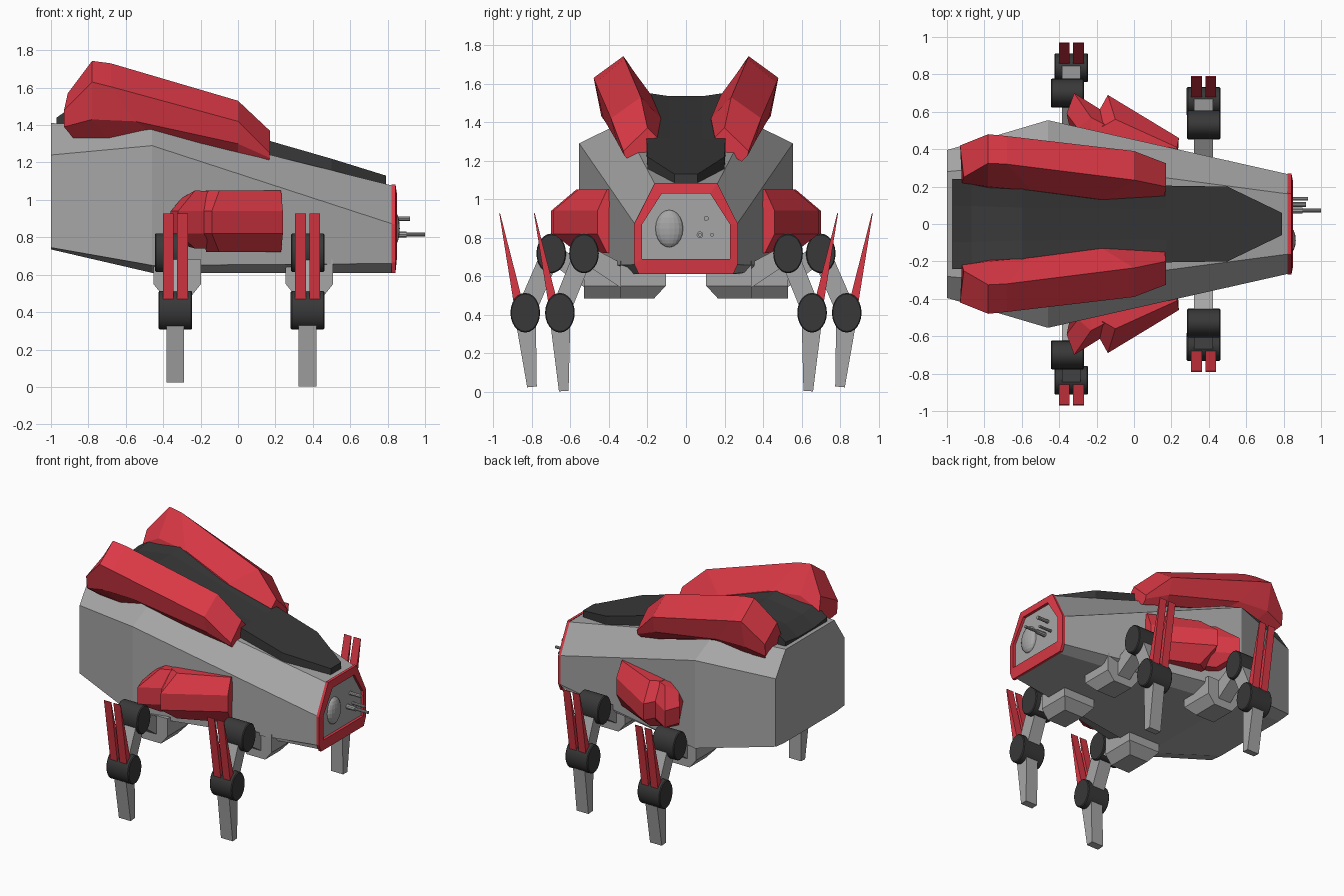
import bpy, bmesh, math
from mathutils import Vector

if "Cube" in bpy.data.objects:
    bpy.data.objects.remove(bpy.data.objects["Cube"])


def material(name, rgb):
    m = bpy.data.materials.new(name)
    m.diffuse_color = (*rgb, 1)
    m.use_nodes = True
    m.node_tree.nodes["Principled BSDF"].inputs["Base Color"].default_value = m.diffuse_color
    return m


GREY = material("hull_grey", (0.38, 0.38, 0.38))
DARK = material("dark_grey", (0.04, 0.04, 0.04))
RED = material("armour_red", (0.70, 0.04, 0.06))


def finish(name, bm, mat, mirror=False, smooth=False):
    bmesh.ops.recalc_face_normals(bm, faces=bm.faces)
    me = bpy.data.meshes.new(name)
    bm.to_mesh(me)
    bm.free()
    me.materials.append(mat)
    ob = bpy.data.objects.new(name, me)
    bpy.context.collection.objects.link(ob)
    if smooth:
        bpy.context.view_layer.objects.active = ob
        ob.select_set(True)
        bpy.ops.object.shade_smooth_by_angle(angle=math.radians(35))
        ob.select_set(False)
    if mirror:
        mod = ob.modifiers.new("mirror", 'MIRROR')
        mod.use_axis = (False, True, False)
    return ob


def loft(name, rings, mat, mirror=False, caps=True, smooth=False):
    """Skin a row of closed rings that share one point count."""
    bm = bmesh.new()
    loops = [[bm.verts.new(p) for p in r] for r in rings]
    n = len(loops[0])
    for a, b in zip(loops, loops[1:]):
        for i in range(n):
            j = (i + 1) % n
            bm.faces.new((a[i], a[j], b[j], b[i]))
    if caps:
        bm.faces.new(loops[0])
        bm.faces.new(loops[-1])
    return finish(name, bm, mat, mirror, smooth)


def both_sides(x, half):
    """Ring at x from the +y half of a profile, listed top to bottom."""
    return [(x, y, z) for y, z in half] + [(x, -y, z) for y, z in reversed(half)]


def strut(name, x, width, a, b, ta, tb, mat):
    """Tapered bar between two (y, z) points."""
    a, b = Vector(a), Vector(b)
    d = (b - a).normalized()
    side = Vector((-d.y, d.x))
    rings = []
    for p, t in ((a, ta), (b, tb)):
        l, r = p + side * t, p - side * t
        rings.append([(x - width / 2, l.x, l.y), (x + width / 2, l.x, l.y),
                      (x + width / 2, r.x, r.y), (x - width / 2, r.x, r.y)])
    return loft(name, rings, mat, True)


def rod(name, x0, x1, y, z, ry, rz, mat, mirror=False, n=24, bevel=0.0):
    """Round bar along x with optional softened rims."""
    ends = [(x0, 1 - bevel), (x0 + 0.1 * bevel, 1), (x1 - 0.1 * bevel, 1), (x1, 1 - bevel)]
    if not bevel:
        ends = [(x0, 1), (x1, 1)]
    rings = [[(x, y + ry * s * math.cos(2 * math.pi * i / n),
               z + rz * s * math.sin(2 * math.pi * i / n)) for i in range(n)]
             for x, s in ends]
    return loft(name, rings, mat, mirror, smooth=True)


# Hull
loft("hull", [
    both_sides(-1.0, [(0.28, 1.41), (0.395, 1.24), (0.395, 0.745), (0.30, 0.735)]),
    both_sides(-0.46, [(0.33, 1.40), (0.555, 1.29), (0.555, 0.65), (0.42, 0.61)]),
    both_sides(0.83, [(0.16, 1.075), (0.265, 0.87), (0.265, 0.66), (0.22, 0.61)]),
], GREY)

# Dark spine plate with a shallow dip along the middle
spine = []
for x, w, top, base in ((-0.97, 0.24, 1.44, 1.38), (-0.87, 0.24, 1.51, 1.38),
                        (-0.60, 0.22, 1.555, 1.36), (0.17, 0.205, 1.315, 1.20),
                        (0.50, 0.20, 1.22, 1.12), (0.79, 0.06, 1.13, 1.07)):
    dip = 0.02 if x < 0 else 0.0
    spine.append(both_sides(x, [(w * 0.4, top - dip), (w, top), (w, base)]))
loft("spine_plate", spine, DARK)

# Red shoulder armour: ridge, outer edge, lower outer edge, keel, inner edges
loft("shoulder_armour", [
    [(-0.91, 0.25, 1.57), (-0.93, 0.42, 1.48), (-0.93, 0.41, 1.39),
     (-0.88, 0.34, 1.33), (-0.91, 0.21, 1.42), (-0.92, 0.22, 1.48)],
    [(-0.78, 0.325, 1.743), (-0.78, 0.48, 1.63), (-0.78, 0.44, 1.43),
     (-0.70, 0.36, 1.33), (-0.78, 0.18, 1.42), (-0.78, 0.20, 1.56)],
    [(-0.68, 0.32, 1.73), (-0.68, 0.47, 1.605), (-0.55, 0.43, 1.42),
     (-0.46, 0.35, 1.36), (-0.50, 0.16, 1.38), (-0.55, 0.18, 1.54)],
    [(0.0, 0.235, 1.53), (0.0, 0.39, 1.42), (0.0, 0.36, 1.30),
     (0.0, 0.32, 1.235), (-0.17, 0.13, 1.35), (-0.17, 0.13, 1.42)],
    [(0.17, 0.20, 1.37), (0.17, 0.325, 1.25), (0.168, 0.32, 1.225),
     (0.165, 0.29, 1.195), (0.165, 0.15, 1.28), (0.165, 0.15, 1.32)],
], RED, True)


# Red side pods: a front block overlapping a rear block
def pod_ring(xout, xin, y, cut, zlo=0.72, zhi=1.05):
    return [(xout, y, 0.82), (xout, y, 0.94), (xin, y - cut, zhi),
            (xin, 0.30, zhi), (xin, 0.30, zlo), (xin, y - cut, zlo)]


loft("side_pod_front", [pod_ring(0.24, 0.23, 0.46, 0.05), pod_ring(-0.14, -0.10, 0.69, 0.13),
                        pod_ring(-0.19, -0.17, 0.60, 0.08)], RED, True)
loft("side_pod_rear", [pod_ring(0.0, 0.0, 0.50, 0.05, 0.74, 1.04),
                       pod_ring(-0.32, -0.23, 0.70, 0.13, 0.74, 1.05),
                       pod_ring(-0.36, -0.30, 0.59, 0.08, 0.76, 1.01)], RED, True)

# Face frame with recessed opening
outer = [(0.163, 1.083), (0.27, 0.87), (0.27, 0.665), (0.245, 0.61)]
inner = [(0.125, 1.03), (0.228, 0.87), (0.228, 0.69), (0.20, 0.69)]
loft("face_frame", [both_sides(0.822, outer), both_sides(0.842, outer),
                    both_sides(0.850, inner), both_sides(0.825, inner)], RED, caps=False)

# Eye dome and probes
bm = bmesh.new()
bmesh.ops.create_uvsphere(bm, u_segments=16, v_segments=10, radius=1)
for v in bm.verts:
    v.co = (0.83 + 0.035 * v.co.x, -0.087 + 0.072 * v.co.y, 0.847 + 0.097 * v.co.z)
finish("eye_dome", bm, GREY)
for i, (y, z, r, tip) in enumerate(((0.105, 0.90, 0.013, 0.92), (0.072, 0.815, 0.017, 0.90),
                                    (0.072, 0.815, 0.010, 1.0), (0.135, 0.815, 0.010, 0.93))):
    rod(f"probe_{i + 1}", 0.82, tip, y, z, r, r, GREY, n=10)

# Legs: (label, centre x, upper joint y, lower joint y, hip y range, foot y)
for label, x, yu, yl, h0, h1, foot, zf in (
        ("front", 0.372, 0.53, 0.655, 0.105, 0.34, (0.635, 0.003), 0.31),
        ("rear", -0.335, 0.70, 0.835, 0.28, 0.53, (0.80, 0.025), 0.31)):
    # Hip block under the hull
    hx = x + 0.01
    loft(f"{label}_hip", [
        [(hx - w, a, z), (hx + w, a, z), (hx + w, h1, z), (hx - w, h1, z)]
        for w, a, z in ((0.127, h0, 0.68), (0.127, h0, 0.55), (0.075, h0 + 0.06, 0.485))],
        GREY, True)
    # Arm, thigh and tapered shin
    strut(f"{label}_arm", x, 0.10, (h1 - 0.08, 0.56), (yu, 0.72), 0.06, 0.045, GREY)
    strut(f"{label}_thigh", x, 0.10, (yu, 0.72), (yl, 0.41), 0.05, 0.05, GREY)
    strut(f"{label}_shin", x, 0.095, (yl, 0.40), foot, 0.055, 0.025, GREY)
    # Round joints
    off = -0.022 if label == "rear" else 0.0
    rod(f"{label}_knee_upper", x + off - 0.088, x + off + 0.09, yu, 0.718, 0.077, 0.103,
        DARK, True, bevel=0.06)
    rod(f"{label}_knee_lower", x - 0.09, x + 0.09, yl, 0.41, 0.077, 0.103,
        DARK, True, bevel=0.06)
    # Twin red blades
    for side, dx in (("a", -0.038), ("b", 0.038)):
        strut(f"{label}_blade_{side}", x + dx, 0.057, (yl + 0.035, 0.455), (yl + 0.133, 0.928),
              0.024, 0.002, RED)
